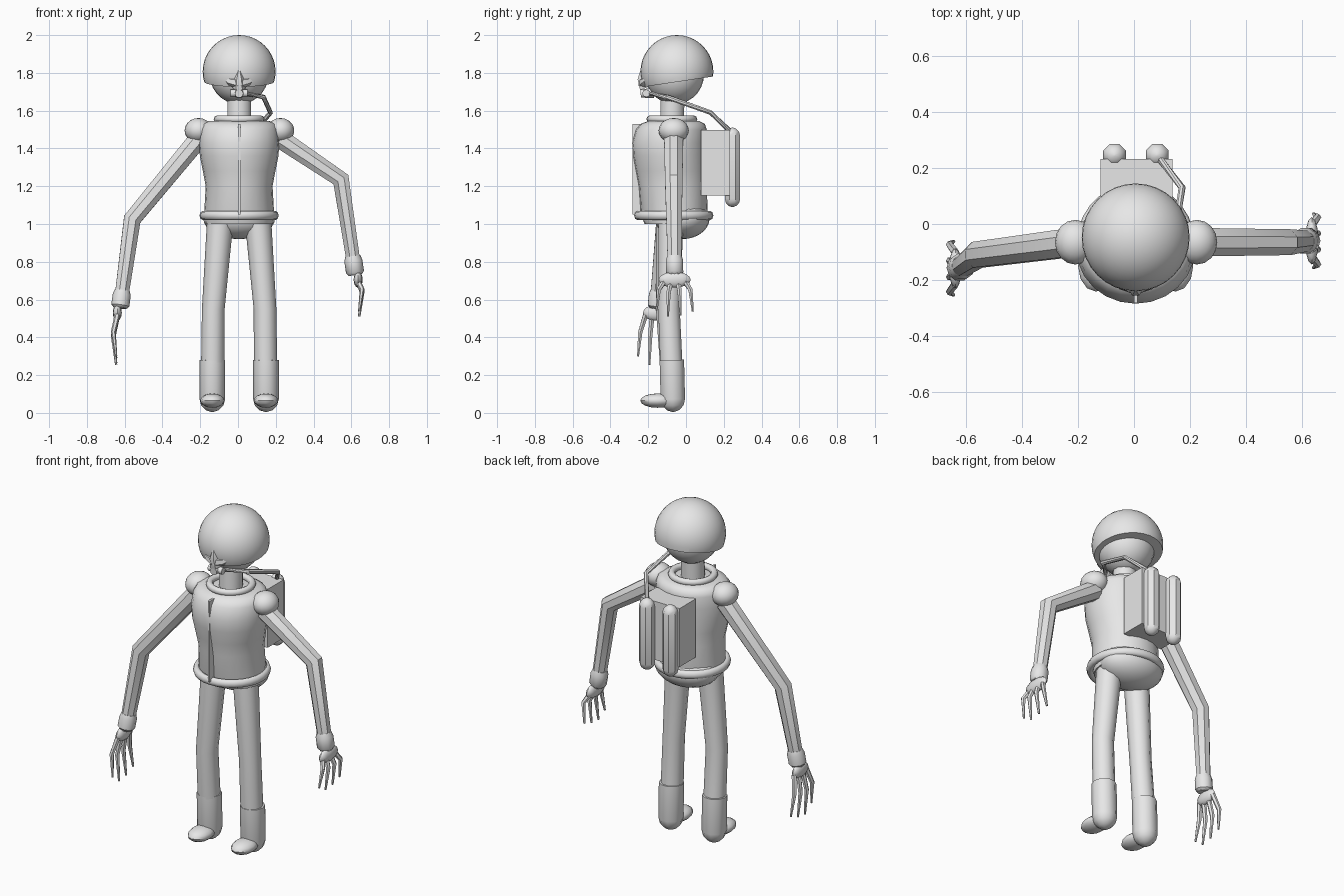
import bpy, bmesh, math
from mathutils import Vector, Matrix

old = bpy.data.objects.get("Cube")
if old:
    bpy.data.objects.remove(old, do_unlink=True)

grey = bpy.data.materials.new("plain grey")
grey.use_nodes = True
grey.diffuse_color = (0.8, 0.8, 0.8, 1)
grey.node_tree.nodes["Principled BSDF"].inputs["Base Color"].default_value = (0.8, 0.8, 0.8, 1)
CX = 0.006  # body centre line


def finish(bm, name, angle=40):
    bmesh.ops.recalc_face_normals(bm, faces=bm.faces)
    mesh = bpy.data.meshes.new(name)
    bm.to_mesh(mesh)
    bm.free()
    mesh.materials.append(grey)
    ob = bpy.data.objects.new(name, mesh)
    bpy.context.collection.objects.link(ob)
    bpy.ops.object.select_all(action='DESELECT')
    ob.select_set(True)
    bpy.context.view_layer.objects.active = ob
    bpy.ops.object.shade_smooth_by_angle(angle=math.radians(angle))
    return ob


def bridge(bm, rings):
    n = len(rings[0])
    for a, b in zip(rings, rings[1:]):
        for i in range(n):
            j = (i + 1) % n
            bm.faces.new((a[i], a[j], b[j], b[i]))
    bm.faces.new(rings[0])
    bm.faces.new(rings[-1])


def tube(name, pts, radii, sides=10):
    """Tapered tube mitred at the bends."""
    bm = bmesh.new()
    pts = [Vector(p) for p in pts]
    rings = []
    for k, p in enumerate(pts):
        d = ((p - pts[k - 1]).normalized() if k else Vector())
        if k < len(pts) - 1:
            d = d + (pts[k + 1] - p).normalized()
        d.normalize()
        side = Vector((0, 1, 0)) if abs(d.y) < 0.8 else Vector((0, 0, 1))
        u = (side - d * side.dot(d)).normalized()
        v = d.cross(u)
        turn = [2 * math.pi * (i + 0.5) / sides for i in range(sides)]
        rings.append([bm.verts.new(p + (u * math.cos(t) + v * math.sin(t)) * radii[k]) for t in turn])
    bridge(bm, rings)
    return finish(bm, name)


def capsule(name, bottom, top, r, sides, round_top=True):
    bottom, top = Vector(bottom), Vector(top)
    d = (top - bottom).normalized()
    arc = [math.radians(a) for a in (5, 30, 60, 90)]
    pts = [bottom + d * r * (1 - math.cos(a)) for a in arc]
    radii = [r * math.sin(a) for a in arc]
    if round_top:
        pts += [top - d * r * (1 - math.cos(a)) for a in reversed(arc)]
        radii += radii[::-1]
    else:
        pts.append(top)
        radii.append(r)
    return tube(name, pts, radii, sides)


def ball(name, loc, size, segments=24, rings=14, tilt=0):
    bm = bmesh.new()
    mat = Matrix.Translation(loc) @ Matrix.Rotation(tilt, 4, 'X') @ Matrix.Diagonal((*size, 1))
    bmesh.ops.create_uvsphere(bm, u_segments=segments, v_segments=rings, radius=1, matrix=mat)
    return finish(bm, name)


def box(name, lo, hi):
    bm = bmesh.new()
    lo, hi = Vector(lo), Vector(hi)
    bmesh.ops.create_cube(bm, size=1, matrix=Matrix.Translation((lo + hi) / 2) @ Matrix.Diagonal((*(hi - lo), 1)))
    return finish(bm, name)


def ring(name, loc, rx, ry, thick, tall):
    """Oval band with a rounded section."""
    bm = bmesh.new()
    n, m = 28, 8
    grid = []
    for i in range(n):
        a = 2 * math.pi * i / n
        grid.append([])
        for j in range(m):
            b = 2 * math.pi * j / m
            k = thick * math.cos(b)
            grid[i].append(bm.verts.new((loc[0] + (rx + k) * math.cos(a),
                                         loc[1] + (ry + k) * math.sin(a), loc[2] + tall * math.sin(b))))
    for i in range(n):
        for j in range(m):
            i2, j2 = (i + 1) % n, (j + 1) % m
            bm.faces.new((grid[i][j], grid[i2][j], grid[i2][j2], grid[i][j2]))
    return finish(bm, name, 60)


# torso: height, half width, front, back
bm = bmesh.new()
rings = []
for z, w, front, back in ((1.0, .18, -.22, .1), (1.06, .185, -.24, .115), (1.2, .177, -.25, .11),
                          (1.28, .192, -.265, .11), (1.36, .208, -.28, .11), (1.43, .213, -.285, .11),
                          (1.5, .208, -.265, .11), (1.53, .195, -.24, .1), (1.545, .16, -.2, .07)):
    turn = [2 * math.pi * i / 24 for i in range(24)]
    rings.append([bm.verts.new((CX + w * math.cos(t), (front + back) / 2 + (back - front) / 2 * math.sin(t), z))
                  for t in turn])
bridge(bm, rings)
finish(bm, "torso", 50)
ring("belt", (CX, -.065, 1.045), .19, .19, .02, .025)
ring("collar", (CX, -.075, 1.555), .115, .115, .02, .02)
ball("pelvis", (CX, -.02, 1.03), (.19, .145, .11))
box("zip", (CX - .006, -.283, 1.05), (CX + .006, -.23, 1.53))

# head and helmet
tube("neck", [(CX, -.075, 1.53), (CX, -.07, 1.68)], [.065, .065], 12)
ball("head", (CX, -.06, 1.79), (.155, .155, .155))
bm = bmesh.new()
bmesh.ops.create_uvsphere(bm, u_segments=32, v_segments=20, radius=.193,
                          matrix=Matrix.Translation((CX, -.048, 1.807)))
cut = bmesh.ops.bisect_plane(bm, geom=bm.verts[:] + bm.edges[:] + bm.faces[:], plane_co=(0, -.05, 1.752),
                             plane_no=(0, .15, -1), clear_outer=True)
bmesh.ops.edgeloop_fill(bm, edges=[e for e in cut["geom_cut"] if isinstance(e, bmesh.types.BMEdge)])
finish(bm, "helmet")

# breathing mask with pointed flaps, and its hose
tube("mask_bridge", [(CX, -.215, 1.72), (CX, -.235, 1.77), (CX, -.235, 1.825)], [.035, .025, .003], 6)
for s, side in ((1, "left"), (-1, "right")):
    tube("mask_flap_" + side, [(CX, -.225, 1.745), (CX + s * .05, -.215, 1.755), (CX + s * .085, -.2, 1.77)],
         [.03, .022, .003], 6)
tube("mask_valve", [(CX - .045, -.21, 1.692), (CX + .045, -.21, 1.692)], [.02, .02], 10)
tube("mask_cup", [(CX, -.17, 1.695), (CX, -.24, 1.69)], [.03, .022], 10)
tube("air_hose", [(.03, -.2, 1.692), (.135, -.1, 1.672), (.172, .13, 1.59), (.09, .235, 1.49)], [.013] * 4, 8)

# backpack with two tanks
box("backpack", (-.12, .08, 1.15), (.138, .232, 1.497))
for x, side in ((.083, "left"), (-.07, "right")):
    capsule("air_tank_" + side, (x, .246, 1.09), (x, .246, 1.51), .044, 8)

# legs, boots and feet
for s, side in ((1, "left"), (-1, "right")):
    def at(x, y, z):
        return (CX + s * x, y, z)
    lean = 0 if s > 0 else -.012
    tube("leg_" + side, [at(.1, -.08 + lean, 1.02), at(.137, -.09 + lean, .55), at(.14, -.075, .2)],
         [.07, .06, .062])
    capsule("boot_" + side, at(.142, -.068, .005), at(.142, -.075, .28), .068, 10, False)
    ball("foot_" + side, at(.142, -.15, .065), (.064, .092, .038), 12, 8)

# arms: shoulder, elbow, wrist, knuckle drop, fingertip drop
arms = {"left": (1, (.225, -.065, 1.495), (.545, -.065, 1.235), (.622, -.06, .73), .09, .22),
        "right": (-1, (-.21, -.065, 1.495), (-.56, -.11, 1.025), (-.625, -.158, .555), .15, .3)}
for side, (s, shoulder, elbow, wrist, knuckle, tip) in arms.items():
    shoulder, elbow, wrist = Vector(shoulder), Vector(elbow), Vector(wrist)
    ball("shoulder_" + side, shoulder, (.073, .08, .066), 16, 10)
    start = shoulder - Vector((0, 0, .045))
    tube("arm_" + side, [start, elbow, wrist], [.055, .05, .038], 8)
    tube("cuff_" + side, [elbow.lerp(wrist, .8), elbow.lerp(wrist, .85), elbow.lerp(wrist, .97), wrist],
         [.04, .048, .048, .035])
    palm = wrist + Vector((s * .014, 0, -.025))
    ball("palm_" + side, palm, (.024, .085 if s > 0 else .07, .042), 12, 8)
    # fingers fan out along the depth of the hand
    for k, (a, reach) in enumerate(((-.8, .85), (-.3, 1), (.25, .97), (.8, .88))):
        tube("finger_%s_%d" % (side, k + 1),
             [palm + Vector((0, a * .07, -.01)),
              wrist + Vector((s * .035, a * .105, -knuckle * reach)),
              wrist + Vector((s * .02, a * .12, -tip * reach))], [.015, .013, .006], 6)
